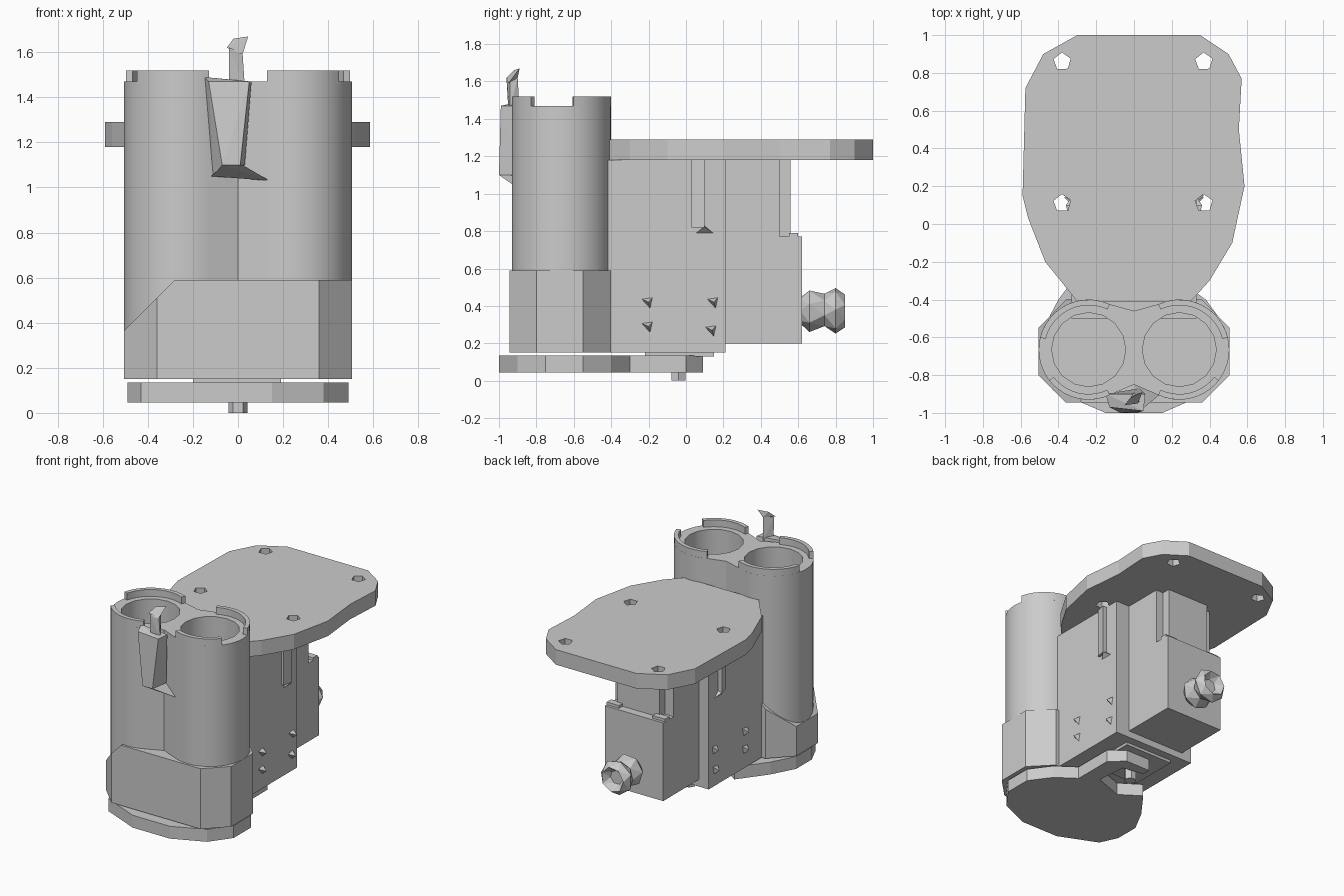
import bpy, bmesh, math
from mathutils import Vector, Matrix

cube = bpy.data.objects.get("Cube")
if cube:
    bpy.data.objects.remove(cube, do_unlink=True)

grey = bpy.data.materials.new("plain_grey")
grey.use_nodes = True
tone = (0.6, 0.6, 0.6, 1)
grey.diffuse_color = tone
grey.node_tree.nodes["Principled BSDF"].inputs["Base Color"].default_value = tone


def finish(name, bm):
    bmesh.ops.recalc_face_normals(bm, faces=bm.faces)
    mesh = bpy.data.meshes.new(name)
    bm.to_mesh(mesh)
    bm.free()
    obj = bpy.data.objects.new(name, mesh)
    bpy.context.collection.objects.link(obj)
    mesh.materials.append(grey)
    return obj


def prism(name, outline, z0, z1):
    bm = bmesh.new()
    base = bm.faces.new([bm.verts.new((x, y, z0)) for x, y in outline])
    top = bmesh.ops.extrude_face_region(bm, geom=[base])["geom"]
    for v in top:
        if isinstance(v, bmesh.types.BMVert):
            v.co.z = z1
    return finish(name, bm)


def box(name, x0, x1, y0, y1, z0, z1):
    return prism(name, [(x0, y0), (x1, y0), (x1, y1), (x0, y1)], z0, z1)


def hull(name, points):
    bm = bmesh.new()
    for p in points:
        bm.verts.new(p)
    bmesh.ops.convex_hull(bm, input=bm.verts)
    return finish(name, bm)


def arc(cx, cy, r, a0, a1, n):
    angles = [math.radians(a0 + (a1 - a0) * i / n) for i in range(n + 1)]
    return [(cx + r * math.cos(a), cy + r * math.sin(a)) for a in angles]


def mirror_outline(half):
    return half + [(-x, y) for x, y in reversed(half)]


def select(obj):
    bpy.ops.object.select_all(action='DESELECT')
    obj.select_set(True)
    bpy.context.view_layer.objects.active = obj


def cut(obj, cutters):
    select(obj)
    for c in cutters:
        mod = obj.modifiers.new("cut", 'BOOLEAN')
        mod.operation = 'DIFFERENCE'
        mod.solver = 'EXACT'
        mod.object = c
        bpy.ops.object.modifier_apply(modifier=mod.name)
    for c in cutters:
        bpy.data.objects.remove(c, do_unlink=True)


def smooth(obj):
    select(obj)
    bpy.ops.object.shade_smooth_by_angle(angle=math.radians(28))


# Twin barrel housing: two joined cylinders with bored tubes
CX, CY, R = 0.24, -0.665, 0.265
right_side = arc(CX, CY, R, -115, 115, 26)
left_side = [(-x, y) for x, y in reversed(right_side)]
housing = prism("barrel_housing", right_side + [(0, -0.46)] + left_side + [(0, -0.85)], 0.16, 1.47)
cut(housing, [prism("bore", arc(s * CX, CY, 0.196, 0, 337.5, 15), 0.6, 1.8) for s in (1, -1)])
smooth(housing)

# Broken rim round the top of the barrels
for s, side in ((1, "left"), (-1, "right")):
    for a0, a1, end in ((14, 115, "back"), (-115, -38, "front")):
        outer = arc(CX, CY, R, a0, a1, 10)
        inner = arc(CX, CY, R - 0.03, a1, a0, 10)
        rim = prism(f"rim_{side}_{end}", [(s * x, y) for x, y in outer + inner], 1.46, 1.52)
        smooth(rim)

# Faceted collar with one upper corner cut away
collar = prism("collar", mirror_outline([(0.36, -0.945), (0.505, -0.8), (0.505, -0.55), (0.36, -0.4)]), 0.15, 0.59)
bm = bmesh.new()
bm.from_mesh(collar.data)
cutline = bmesh.ops.bisect_plane(bm, geom=bm.verts[:] + bm.edges[:] + bm.faces[:],
                                 plane_co=(-0.28, 0, 0.59), plane_no=(-1, 0, 1), clear_outer=True)
bmesh.ops.holes_fill(bm, edges=[e for e in cutline["geom_cut"] if isinstance(e, bmesh.types.BMEdge)])
bm.to_mesh(collar.data)
bm.free()

# Front latch and the bent hook above it
hull("front_latch", [(-0.15, -0.9, 1.49), (0.06, -0.9, 1.47), (-0.13, -0.97, 1.47), (0.05, -0.99, 1.47),
                     (-0.11, -0.9, 1.05), (0.03, -0.87, 1.1), (-0.07, -1.0, 1.1), (0.01, -1.0, 1.1)])
hull("latch_foot", [(-0.12, -0.9, 1.05), (0.14, -0.9, 1.03), (-0.06, -1.0, 1.1), (0.02, -1.0, 1.1),
                    (0, -0.8, 1.1)])
hull("hook_stem", [(-0.04, -0.95, 1.45), (0.03, -0.94, 1.45), (0, -0.89, 1.45),
                   (-0.04, -0.96, 1.62), (0.02, -0.94, 1.6), (0.01, -0.9, 1.62)])
hull("hook_tip", [(-0.05, -0.96, 1.62), (0.02, -0.95, 1.59), (0.01, -0.9, 1.62),
                  (-0.02, -0.92, 1.66), (0.045, -0.89, 1.67)])

# Main body, rear box and rear column
box("main_body", -0.33, 0.33, -0.5, 0.21, 0.15, 1.18)
box("rear_box", -0.25, 0.22, 0.2, 0.62, 0.2, 0.77)
box("rear_column", -0.25, 0.22, 0.2, 0.5, 0.7, 1.18)
box("rear_column_strip", -0.18, 0.16, 0.49, 0.56, 0.7, 1.18)
for x, side in ((0.17, "left"), (-0.2, "right")):
    box(f"rear_lug_{side}", x - 0.05, x + 0.05, 0.55, 0.6, 0.75, 0.79)

# Raised side ribs and pointed fasteners, both sides
for s, side in ((1, "left"), (-1, "right")):
    hull(f"side_rib_{side}", [(s * x, y, z) for z in (0.82, 1.18) for x, y in
                              ((0.32, 0.1), (0.36, 0.1), (0.345, 0.03), (0.32, 0.03))])
    hull(f"rib_foot_{side}", [(s * 0.32, 0.04, 0.78), (s * 0.32, 0.16, 0.78),
                              (s * 0.36, 0.1, 0.82), (s * 0.32, 0.1, 0.83)])
    for i, (y, z) in enumerate(((-0.21, 0.42), (-0.21, 0.29), (0.14, 0.42), (0.13, 0.27))):
        hull(f"fastener_{side}_{i}", [(s * 0.32, y - 0.035, z + 0.02), (s * 0.32, y + 0.035, z + 0.03),
                                      (s * 0.32, y + 0.02, z - 0.04), (s * 0.37, y + 0.01, z)])

# Faceted knob on the back, with a sunken end
bm = bmesh.new()
rings = []
for i, (y, r) in enumerate(((0.61, 0.07), (0.66, 0.115), (0.74, 0.09), (0.8, 0.125), (0.85, 0.09), (0.8, 0.05))):
    rings.append([bm.verts.new((x, y, z)) for x, z in arc(0, 0.375, r, i * 18, i * 18 + 308, 6)])
for a, b in zip(rings, rings[1:]):
    for i in range(7):
        j = (i + 1) % 7
        bm.faces.new((a[i], a[j], b[i]))
        bm.faces.new((a[j], b[j], b[i]))
bm.faces.new(rings[0])
bm.faces.new(rings[-1])
finish("back_knob", bm)

# Large top plate with four ragged screw holes
plate = prism("top_plate", [(-0.3, 1), (0.35, 1), (0.5, 0.9), (0.57, 0.77), (0.555, 0.5), (0.585, 0.2),
                            (0.52, -0.1), (0.4, -0.3), (0.3, -0.41), (-0.3, -0.41), (-0.47, -0.2),
                            (-0.56, 0.03), (-0.59, 0.15), (-0.575, 0.72), (-0.48, 0.9)], 1.18, 1.29)
cut(plate, [prism("hole", arc(x, y, 0.048, 20, 308, 4), 1.1, 1.4)
            for x in (-0.38, 0.37) for y in (0.11, 0.86)])

# Foot plate with a forked tail
prism("foot_plate", [(-0.15, -1), (0.15, -1), (0.38, -0.9), (0.49, -0.75), (0.49, -0.55), (0.38, -0.4),
                     (0.24, -0.3), (0.24, 0.0), (0.14, 0.09), (-0.06, 0.09), (-0.06, 0.03), (0.1, 0.0),
                     (0.12, -0.22), (-0.1, -0.3), (-0.25, -0.2), (-0.4, -0.4), (-0.49, -0.57),
                     (-0.49, -0.75), (-0.43, -0.88)], 0.045, 0.135)
box("foot_spacer", -0.2, 0.19, -0.22, 0.15, 0.13, 0.155)
prism("foot_screw", arc(0, -0.04, 0.043, 0, 300, 5), 0, 0.14)
